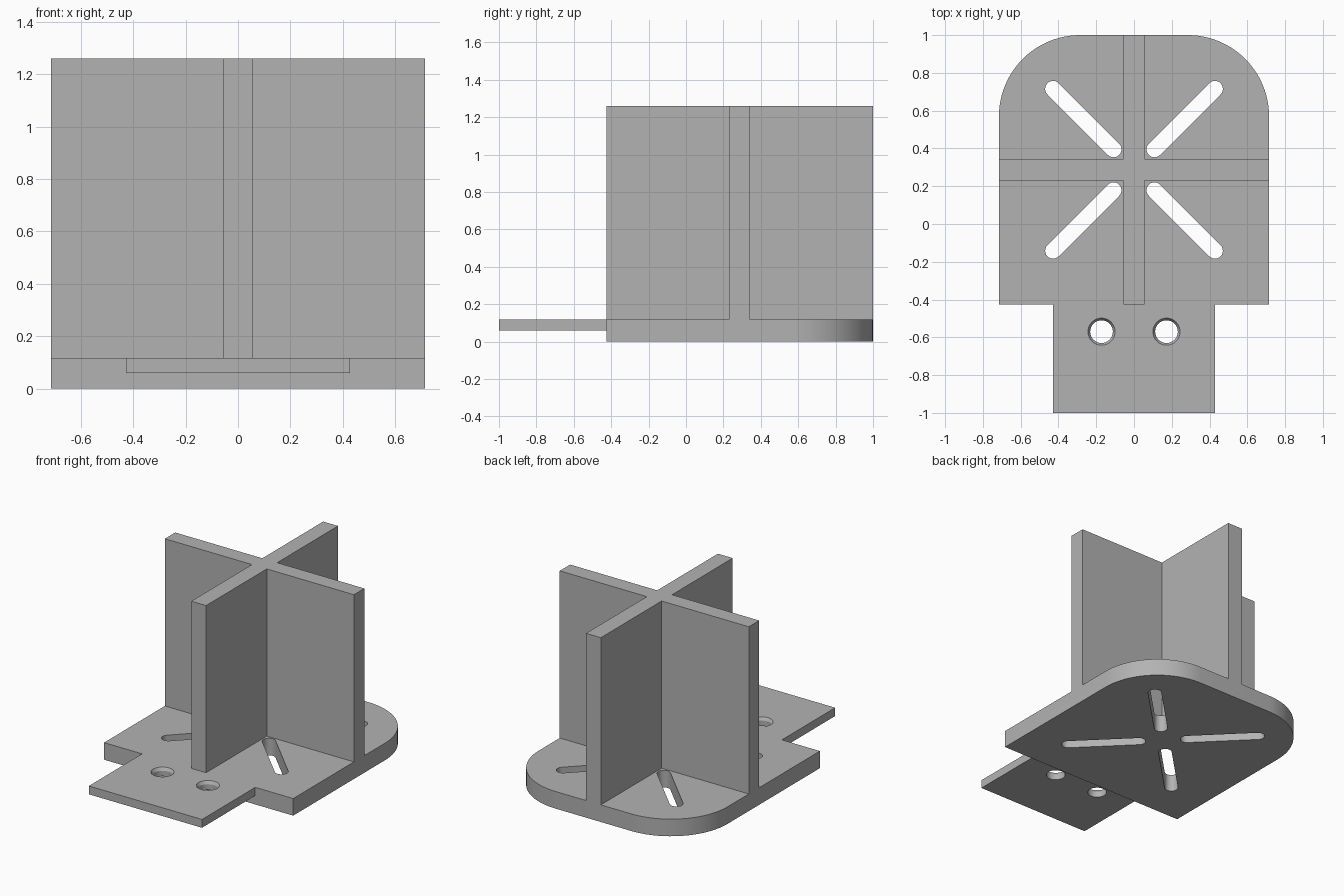
import bpy, bmesh
from math import cos, sin, pi, radians

cube = bpy.data.objects.get("Cube")
if cube:
    bpy.data.objects.remove(cube, do_unlink=True)

grey = bpy.data.materials.new("plain grey")
grey.use_nodes = True
grey.diffuse_color = (0.45, 0.45, 0.45, 1)
grey.node_tree.nodes["Principled BSDF"].inputs["Base Color"].default_value = (0.45, 0.45, 0.45, 1)

W, FRONT, BACK = 0.715, -0.425, 1.0   # base plate extents
T, H = 0.117, 1.26                    # plate thickness, fin height
CY, FIN = 0.287, 0.056                # cross centre, fin half thickness
R = 0.43                              # rear corner radius


def arc(cx, cy, r, a0, a1, n):
    angles = [radians(a0 + (a1 - a0) * i / n) for i in range(n + 1)]
    return [(cx + r * cos(a), cy + r * sin(a)) for a in angles]


def rect(x0, y0, x1, y1):
    return [(x0, y0), (x1, y0), (x1, y1), (x0, y1)]


def loft(name, rings):
    """Closed solid through rings given as (outline, z), from bottom to top."""
    bm = bmesh.new()
    loops = [[bm.verts.new((x, y, z)) for x, y in pts] for pts, z in rings]
    bm.faces.new(loops[0][::-1])
    bm.faces.new(loops[-1])
    for low, high in zip(loops, loops[1:]):
        for i in range(len(low)):
            j = (i + 1) % len(low)
            bm.faces.new((low[i], low[j], high[j], high[i]))
    bmesh.ops.recalc_face_normals(bm, faces=bm.faces)
    mesh = bpy.data.meshes.new(name)
    bm.to_mesh(mesh)
    bm.free()
    mesh.materials.append(grey)
    ob = bpy.data.objects.new(name, mesh)
    bpy.context.collection.objects.link(ob)
    return ob


def prism(name, outline, z0, z1):
    return loft(name, [(outline, z0), (outline, z1)])


# Base plate with rounded rear corners
stand = prism("divider_stand", [(-W, FRONT), (W, FRONT)]
              + arc(W - R, BACK - R, R, 0, 90, 24)
              + arc(R - W, BACK - R, R, 90, 180, 24), 0, T)

# Mounting tongue and crossed upright fins
joined = [
    prism("mounting_tongue", rect(-0.428, -1, 0.428, FRONT + 0.1), 0.06, T),
    prism("upright_fins", [
        (-FIN, FRONT), (FIN, FRONT), (FIN, CY - FIN), (W, CY - FIN),
        (W, CY + FIN), (FIN, CY + FIN), (FIN, BACK), (-FIN, BACK),
        (-FIN, CY + FIN), (-W, CY + FIN), (-W, CY - FIN), (-FIN, CY - FIN)],
        T / 2, H),
]

# Diagonal slots radiating from the cross
cuts = []
for k in range(4):
    a = 45 + 90 * k
    c, s = cos(radians(a)), sin(radians(a))
    near, far, r = 0.153, 0.606, 0.042
    outline = (arc(far * c, CY + far * s, r, a - 90, a + 90, 12)
               + arc(near * c, CY + near * s, r, a + 90, a + 270, 12))
    cuts.append(prism("slot_cutter", outline, -0.1, T + 0.1))

# Screw holes with a chamfered rim
for x in (-0.172, 0.172):
    def ring(r):
        return arc(x, -0.57, r, 0, 348.75, 31)
    cuts.append(loft("screw_hole_cutter", [
        (ring(0.06), 0), (ring(0.06), T - 0.02),
        (ring(0.072), T), (ring(0.072), T + 0.05)]))

# Combine everything into one solid
for helpers, operation in ((joined, 'UNION'), (cuts, 'DIFFERENCE')):
    for ob in helpers:
        mod = stand.modifiers.new(ob.name, 'BOOLEAN')
        mod.operation, mod.solver, mod.object = operation, 'EXACT', ob
bpy.context.view_layer.update()
solid = bpy.data.meshes.new_from_object(
    stand.evaluated_get(bpy.context.evaluated_depsgraph_get()))
stand.modifiers.clear()
stand.data = solid
for ob in joined + cuts:
    bpy.data.objects.remove(ob, do_unlink=True)

bpy.ops.object.select_all(action='DESELECT')
stand.select_set(True)
bpy.context.view_layer.objects.active = stand
bpy.ops.object.shade_smooth_by_angle(angle=radians(25))
